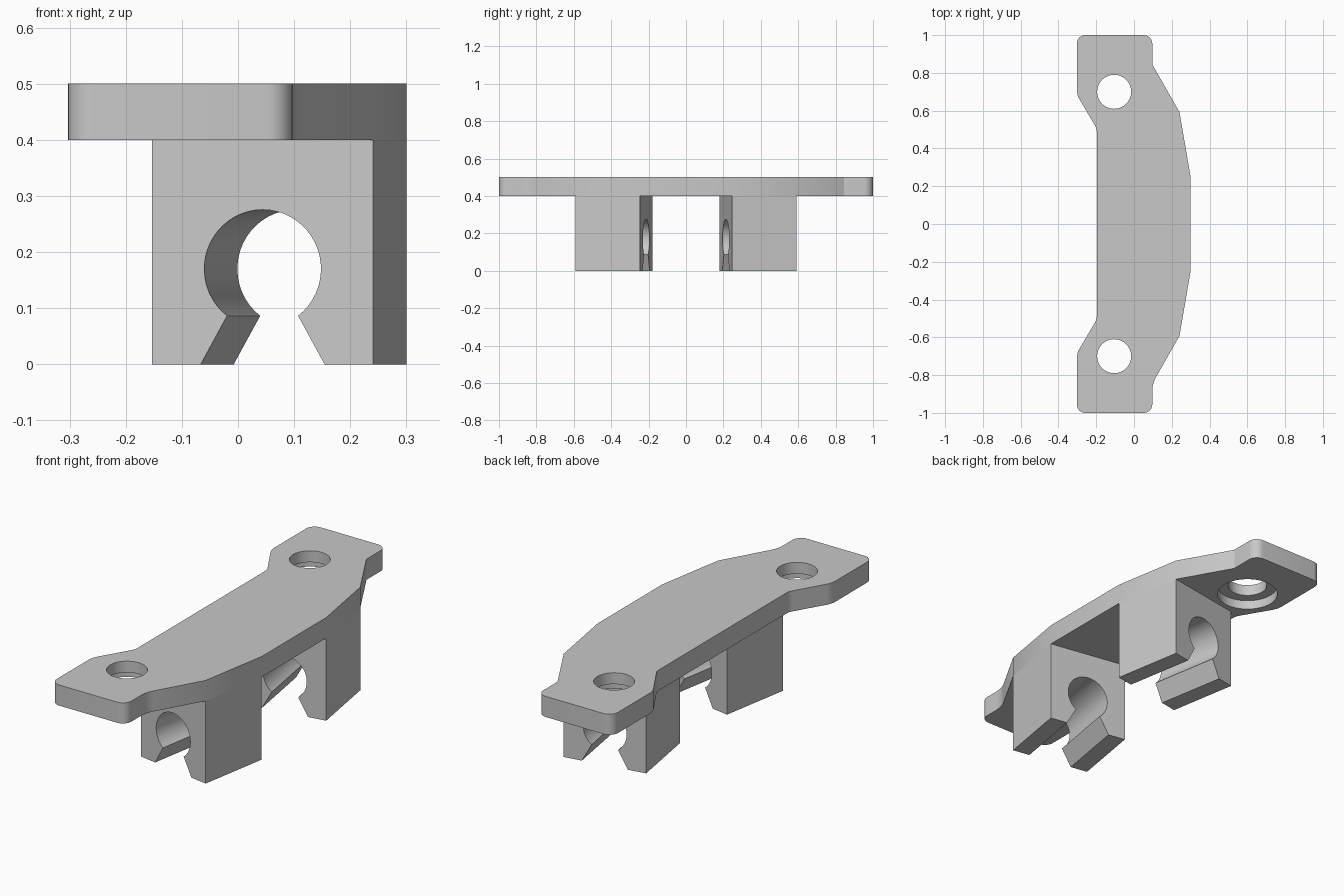
import bpy
import bmesh
import math
from mathutils import Vector

cube = bpy.data.objects.get("Cube")
if cube:
    bpy.data.objects.remove(cube, do_unlink=True)

grey = bpy.data.materials.new("plain grey")
grey.use_nodes = True
colour = (0.58, 0.58, 0.58, 1)
grey.diffuse_color = colour
grey.node_tree.nodes["Principled BSDF"].inputs["Base Color"].default_value = colour

PLATE_BOTTOM, PLATE_TOP = 0.4, 0.5
HOLE_X, HOLE_Y = -0.105, 0.7
BEND_X, BEND_Y = 0.241, 0.592      # outer clip corner, where the bowed side bends
CROWN_X, CROWN_Y = 0.3, 0.247      # inner clip corner, end of the straight crown


def prism(name, points, offset):
    """Extrude a flat polygon of 3D points along an offset."""
    bm = bmesh.new()
    near = [bm.verts.new(p) for p in points]
    far = [bm.verts.new(p + offset) for p in points]
    bm.faces.new(near)
    bm.faces.new(far[::-1])
    for i in range(len(points)):
        bm.faces.new((near[i - 1], near[i], far[i], far[i - 1]))
    bmesh.ops.recalc_face_normals(bm, faces=bm.faces)
    mesh = bpy.data.meshes.new(name)
    bm.to_mesh(mesh)
    bm.free()
    mesh.materials.append(grey)
    obj = bpy.data.objects.new(name, mesh)
    bpy.context.collection.objects.link(obj)
    return obj


def activate(obj):
    bpy.ops.object.select_all(action="DESELECT")
    obj.select_set(True)
    bpy.context.view_layer.objects.active = obj


def smooth(obj):
    activate(obj)
    bpy.ops.object.shade_smooth_by_angle(angle=math.radians(20))


def rounded(corners, steps=6):
    """Replace each (x, y, radius) corner with an arc."""
    out = []
    for i, (x, y, r) in enumerate(corners):
        p = Vector((x, y))
        if r == 0:
            out.append(p)
            continue
        a = (Vector(corners[i - 1][:2]) - p).normalized()
        b = (Vector(corners[(i + 1) % len(corners)][:2]) - p).normalized()
        half = a.angle(b) / 2
        centre = p + (a + b).normalized() * (r / math.sin(half))
        start = p + a * (r / math.tan(half)) - centre
        end = p + b * (r / math.tan(half)) - centre
        out += [centre + start.lerp(end, k / steps).normalized() * r
                for k in range(steps + 1)]
    return out


def drill(obj, x, y, radius, z_low, z_high):
    """Cut a round vertical hole."""
    bpy.ops.mesh.primitive_cylinder_add(vertices=48, radius=radius, depth=z_high - z_low,
                                        location=(x, y, (z_low + z_high) / 2))
    cutter = bpy.context.object
    cutter.name = "hole_cutter"
    cutter.hide_render = True
    cutter.data.materials.append(grey)
    mod = obj.modifiers.new("hole", "BOOLEAN")
    mod.operation, mod.solver, mod.object = "DIFFERENCE", "EXACT", cutter
    activate(obj)
    bpy.ops.object.modifier_apply(modifier=mod.name)
    bpy.data.objects.remove(cutter, do_unlink=True)


# Mounting plate with a bowed side and two rounded ears
def half_outline(side, neck_radius):
    return [(CROWN_X, CROWN_Y * side, 0), (BEND_X, BEND_Y * side, 0),
            (0.097, 0.845 * side, neck_radius), (0.097, side, 0.045),
            (-0.303, side, 0.045), (-0.303, 0.685 * side, 0.1),
            (-0.197, 0.505 * side, 0.06)]


corners = half_outline(1, 0) + half_outline(-1, 0.15)[::-1]
outline = [Vector((p.x, p.y, PLATE_BOTTOM)) for p in rounded(corners)]
plate = prism("mounting_plate", outline, Vector((0, 0, PLATE_TOP - PLATE_BOTTOM)))

# Screw holes, counterbored from below
for side in (-1, 1):
    drill(plate, HOLE_X, side * HOLE_Y, 0.09, 0.3, 0.6)
    drill(plate, HOLE_X, side * HOLE_Y, 0.14, 0.3, 0.445)
smooth(plate)

# Clip cross-section: block with a round bore and a flared slot below
WIDTH, BORE_R, BORE_Z = 0.4, 0.1055, 0.17
profile = [(0, 0), (0, PLATE_BOTTOM), (WIDTH, PLATE_BOTTOM), (WIDTH, 0), (0.312, 0)]
gap = math.radians(37.5)
for k in range(41):
    t = -math.pi / 2 + gap + (2 * math.pi - 2 * gap) * k / 40
    profile.append((WIDTH / 2 + BORE_R * math.cos(t), BORE_Z + BORE_R * math.sin(t)))
profile.append((0.088, 0))

# The two clips follow the slanted ends of the bowed side
for side, name in ((-1, "front_clip"), (1, "back_clip")):
    outer = Vector((BEND_X, BEND_Y * side, 0))
    along = Vector((CROWN_X, CROWN_Y * side, 0)) - outer
    across = Vector((-abs(along.y), -along.x * side, 0)).normalized()
    points = [outer + across * u + Vector((0, 0, z)) for u, z in profile]
    smooth(prism(name, points, along))
